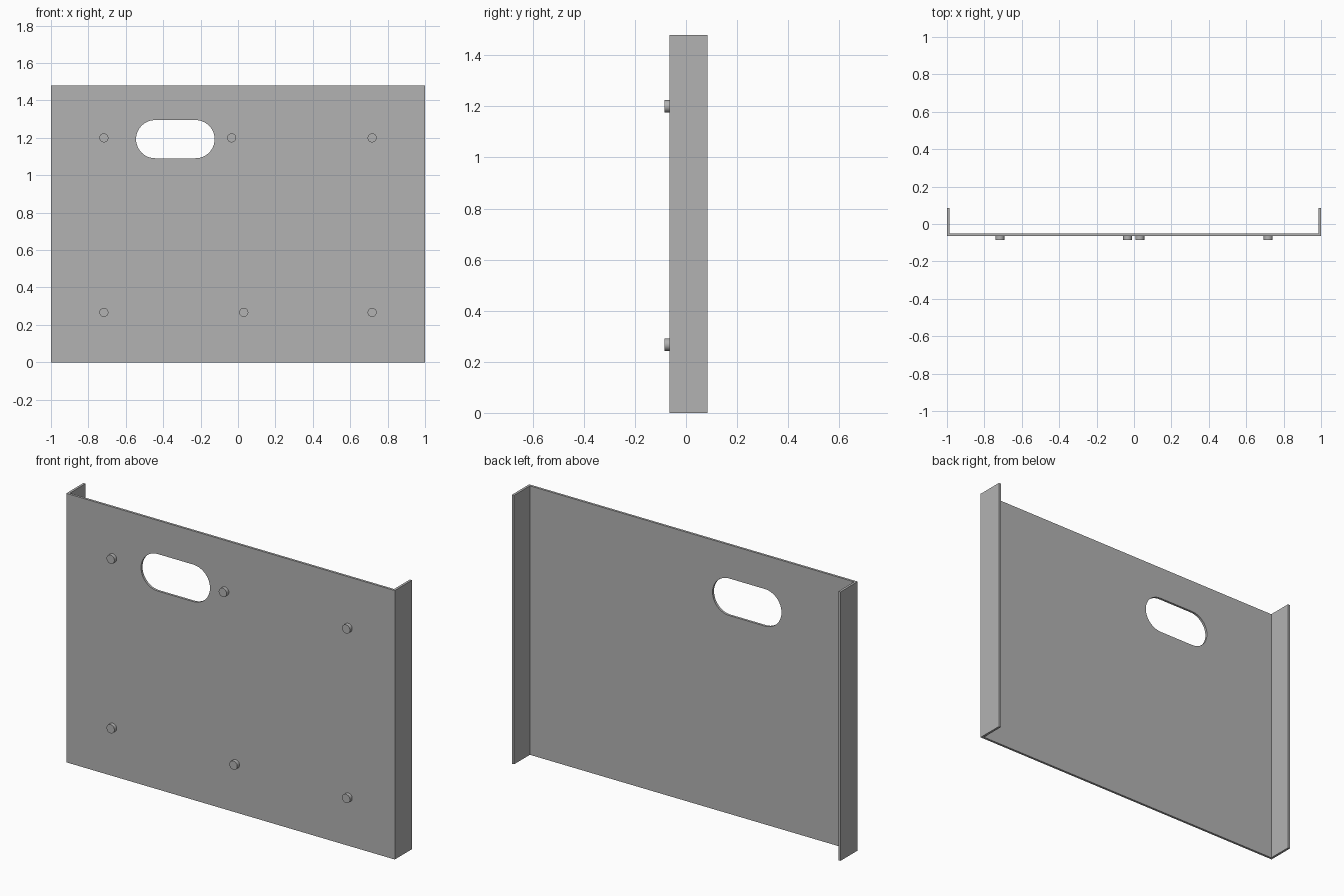
import bpy, bmesh, math

cube = bpy.data.objects.get("Cube")
if cube:
    bpy.data.objects.remove(cube, do_unlink=True)

HEIGHT, HALF_W = 1.48, 1.0
FRONT, BACK, THICK = -0.065, 0.085, 0.013

steel = bpy.data.materials.new("grey_steel")
steel.use_nodes = True
grey = (0.45, 0.45, 0.45, 1)
steel.diffuse_color = grey
steel.node_tree.nodes["Principled BSDF"].inputs["Base Color"].default_value = grey


def extruded(name, points, direction):
    """Solid made by sweeping a closed outline along a direction."""
    bm = bmesh.new()
    face = bm.faces.new([bm.verts.new(p) for p in points])
    swept = bmesh.ops.extrude_face_region(bm, geom=[face], use_keep_orig=True)
    moved = [g for g in swept["geom"] if isinstance(g, bmesh.types.BMVert)]
    bmesh.ops.translate(bm, verts=moved, vec=direction)
    bmesh.ops.recalc_face_normals(bm, faces=bm.faces)
    mesh = bpy.data.meshes.new(name)
    bm.to_mesh(mesh)
    bm.free()
    mesh.materials.append(steel)
    obj = bpy.data.objects.new(name, mesh)
    bpy.context.collection.objects.link(obj)
    return obj


def smooth(obj):
    bpy.ops.object.select_all(action="DESELECT")
    obj.select_set(True)
    bpy.context.view_layer.objects.active = obj
    bpy.ops.object.shade_smooth_by_angle(angle=math.radians(30))


# Folded panel: a shallow channel with a flange on each side
half = [(HALF_W, FRONT), (HALF_W, BACK),
        (HALF_W - THICK, BACK), (HALF_W - THICK, FRONT + THICK)]
profile = half + [(-x, y) for x, y in reversed(half)]
panel = extruded("folded_panel", [(x, y, 0) for x, y in profile], (0, 0, HEIGHT))

# Rounded handle slot cut through the panel
SLOT_X, SLOT_Z, SLOT_R, SLOT_HALF = -0.335, 1.193, 0.102, 0.108
outline = []
for side, start in ((1, -90), (-1, 90)):
    for i in range(25):
        a = math.radians(start + i * 7.5)
        outline.append((SLOT_X + side * SLOT_HALF + SLOT_R * math.cos(a),
                        FRONT - 0.05, SLOT_Z + SLOT_R * math.sin(a)))
cutter = extruded("slot_cutter", outline, (0, 0.12, 0))
cutter.hide_render = True
cut = panel.modifiers.new("slot", "BOOLEAN")
cut.operation = "DIFFERENCE"
cut.solver = "EXACT"
cut.object = cutter
bpy.ops.object.select_all(action="DESELECT")
panel.select_set(True)
bpy.context.view_layer.objects.active = panel
bpy.ops.object.modifier_apply(modifier=cut.name)
bpy.data.objects.remove(cutter, do_unlink=True)
smooth(panel)

# Short round studs on the front
PIN_R, PIN_OUT = 0.024, 0.02
rows = {"upper": (1.2, (-0.717, -0.034, 0.717)),
        "lower": (0.267, (-0.717, 0.031, 0.717))}
for row, (z, xs) in rows.items():
    for place, x in zip(("right", "middle", "left"), xs):
        ring = [(x + PIN_R * math.cos(math.tau * i / 32), FRONT - PIN_OUT,
                 z + PIN_R * math.sin(math.tau * i / 32)) for i in range(32)]
        smooth(extruded(f"{row}_{place}_stud", ring, (0, PIN_OUT + THICK / 2, 0)))
